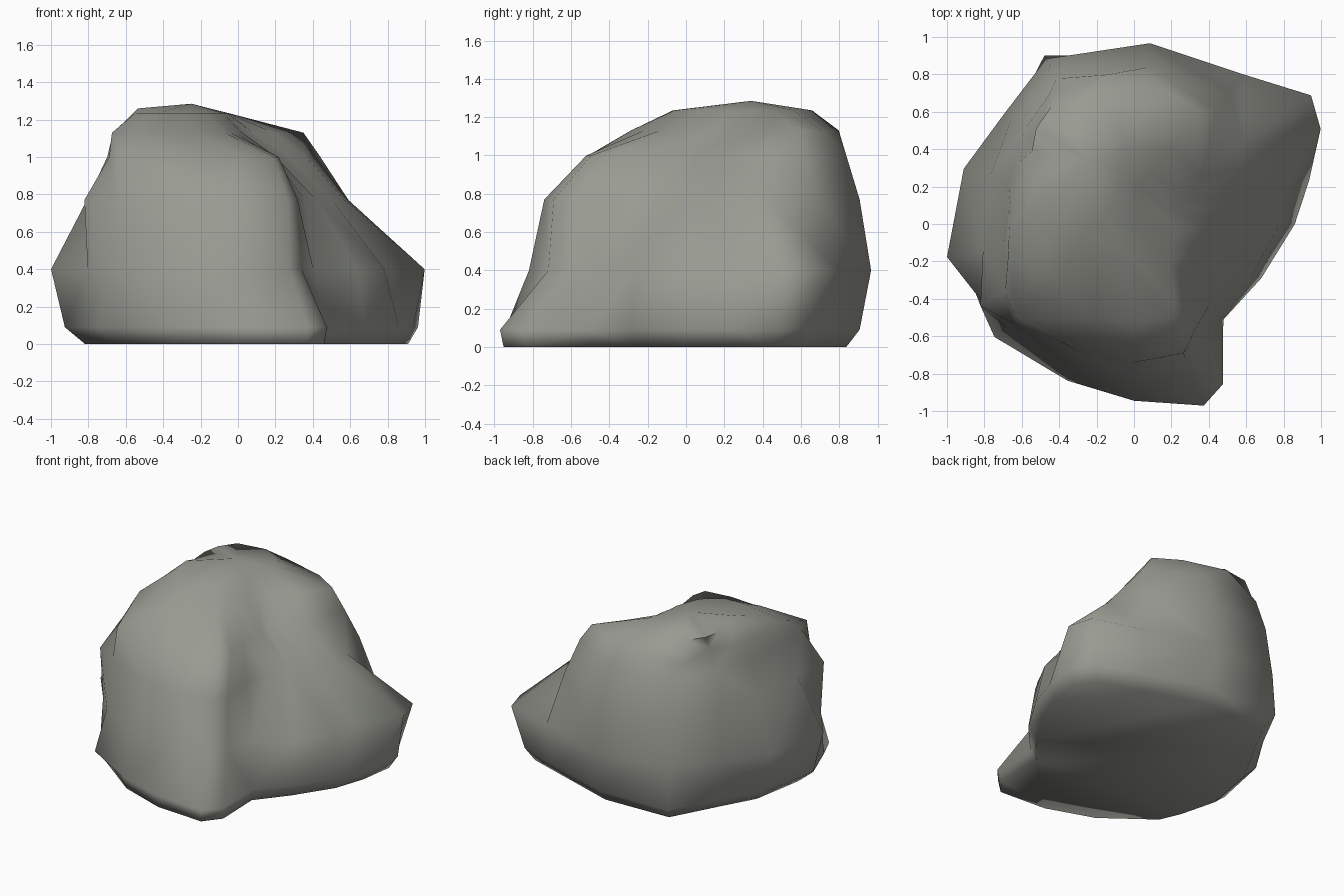
import bpy, bmesh, math

# Shared compass directions (degrees) of the boulder's corners
ANGLES = [0, 14, 27, 36, 54, 85, 118, 140, 162, 190, 208, 219, 247, 270, 291, 299, 313, 337]

# Contour rings from ground to crown: height, centre, radius per direction
RINGS = [
    (0.00, (0, 0), [.80, .90, 1.02, 1.01, .86, .84, .93, .79, .79, .83, .85, .88, .88, .93, 1.02, .95, .66, .68]),
    (0.09, (0, 0), [.86, .965, 1.08, 1.08, .94, .91, 1.02, .86, .88, .94, .93, .96, .91, .945, 1.04, .98, .70, .74]),
    (0.40, (0, 0), [.78, .83, 1.12, 1.17, .99, .97, 1.0, .91, .957, 1.015, .91, .88, .825, .82, .77, .70, .59, .69]),
    (0.77, (0, 0), [.42, .52, .64, .73, .86, .91, .95, .86, .81, .82, .93, .84, .74, .74, .74, .66, .42, .39]),
    (1.00, (0, 0), [.20, .22, .31, .45, .75, .84, .88, .77, .705, .71, .78, .81, .55, .52, .53, .45, .28, .22]),
    (1.13, (-.2, .2), [.23, .29, .44, .68, .63, .60, .55, .40, .43, .47, .53, .61, .53, .42, .36, .33, .28, .24]),
    (1.235, (-.27, .3), [.20, .22, .24, .27, .32, .36, .37, .33, .29, .27, .30, .36, .40, .36, .30, .28, .24, .21]),
]

# Boulder: loft the rings, close the flat base and the low peak
bm = bmesh.new()
loops = []
for z, (cx, cy), radii in RINGS:
    loops.append([bm.verts.new((cx + r * math.cos(math.radians(a)),
                                cy + r * math.sin(math.radians(a)), z))
                  for a, r in zip(ANGLES, radii)])
loops[6][10].co.z = 1.26    # raised left shoulder of the crown
loops[5][6].co.z = 1.08     # lower back left shoulder
n = len(ANGLES)
for low, high in zip(loops, loops[1:]):
    for i in range(n):
        j = (i + 1) % n
        bm.faces.new((low[i], low[j], high[j], high[i]))
bm.faces.new(loops[0][::-1])
peak = bm.verts.new((-.25, .34, 1.285))
for i in range(n):
    bm.faces.new((loops[-1][i], loops[-1][(i + 1) % n], peak))
bmesh.ops.triangulate(bm, faces=bm.faces[:])
bmesh.ops.recalc_face_normals(bm, faces=bm.faces[:])

mesh = bpy.data.meshes.new("boulder")
bm.to_mesh(mesh)
bm.free()
boulder = bpy.data.objects.new("boulder", mesh)
bpy.context.collection.objects.link(boulder)

# One warm grey stone colour
stone = bpy.data.materials.new("grey stone")
stone.diffuse_color = (0.32, 0.33, 0.29, 1)
mesh.materials.append(stone)

# Soft, weathered shading
bpy.context.view_layer.objects.active = boulder
boulder.select_set(True)
bpy.ops.object.shade_smooth_by_angle(angle=math.radians(80))
